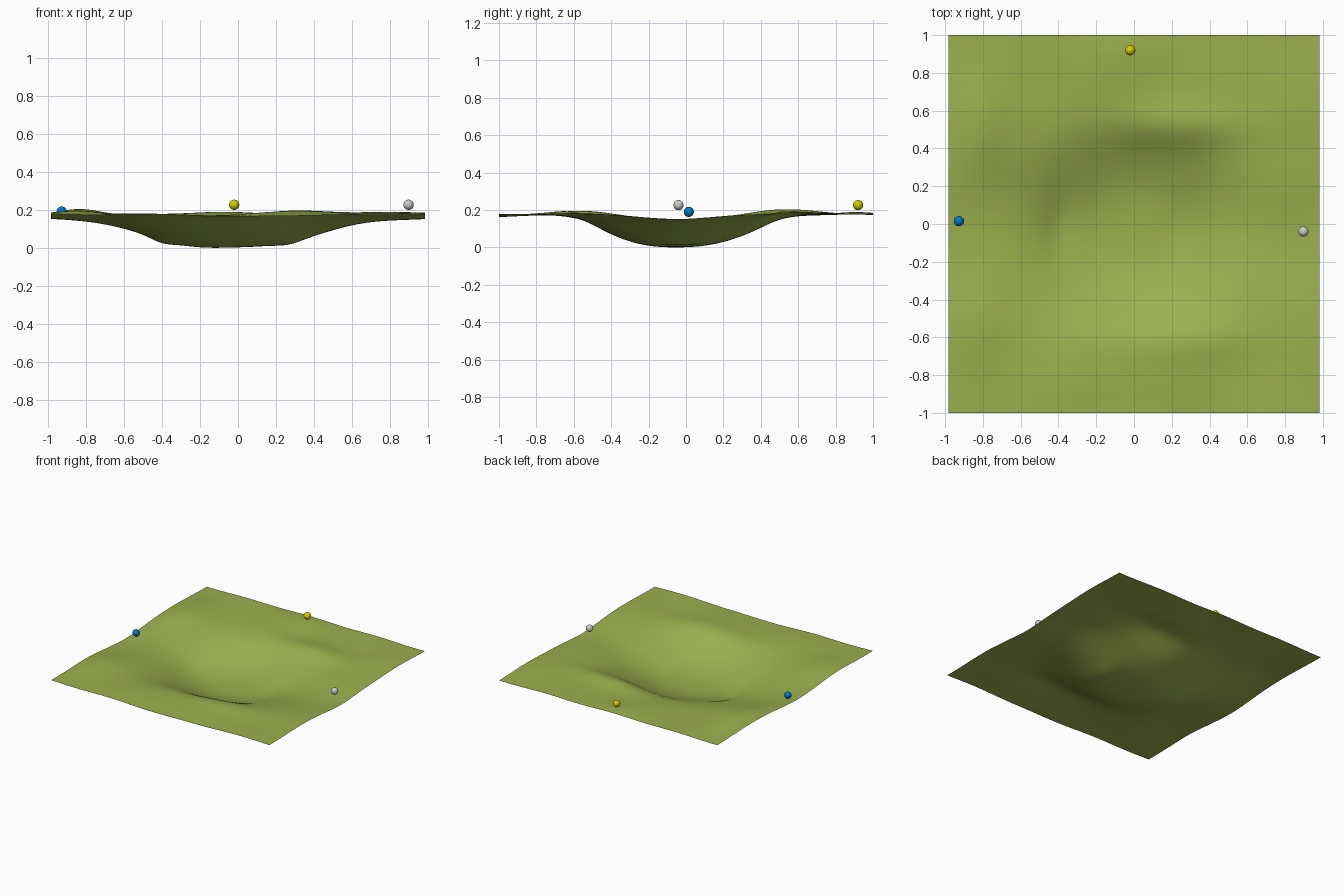
import bpy, bmesh, math

if "Cube" in bpy.data.objects:
    bpy.data.objects.remove(bpy.data.objects["Cube"])

def material(name, rgb):
    m = bpy.data.materials.new(name)
    m.diffuse_color = (*rgb, 1)
    m.use_nodes = True
    m.node_tree.nodes["Principled BSDF"].inputs["Base Color"].default_value = m.diffuse_color
    return m

def finish(name, bm, mat=None):
    me = bpy.data.meshes.new(name)
    bm.to_mesh(me)
    bm.free()
    for p in me.polygons:
        p.use_smooth = True
    if mat:
        me.materials.append(mat)
    ob = bpy.data.objects.new(name, me)
    bpy.context.collection.objects.link(ob)
    return ob

# gentle mounds and dips: x, y, radius x, radius y, height
BUMPS = [
    (0.20, -0.60, 0.40, 0.14, 0.035),
    (0.22, 0.52, 0.35, 0.12, 0.035),
    (-0.83, 0.50, 0.14, 0.25, 0.025),
    (-0.82, -0.52, 0.16, 0.20, 0.018),
    (0.75, 0.62, 0.20, 0.20, 0.012),
    (-0.02, 0.92, 0.25, 0.12, 0.010),
    (-0.98, 0.0, 0.40, 0.25, -0.022),
    (0.98, -0.05, 0.45, 0.25, -0.024),
    (-0.40, 0.0, 0.08, 0.20, -0.016),
    (0.27, -0.05, 0.09, 0.2, -0.012),
    (0.0, -1.0, 0.5, 0.12, -0.012),
]

def height(x, y):
    r = math.hypot((x + 0.04) / 0.50, (y + 0.045) / 0.41)
    z = 0.19 - 0.178 * math.exp(-0.69 * r ** 2.6)
    for bx, by, rx, ry, h in BUMPS:
        z += h * math.exp(-((x - bx) / rx) ** 2 - ((y - by) / ry) ** 2)
    # small ripples
    z += 0.004 * math.sin(8.5 * x + 2.2 * y + 1) * math.cos(7.5 * y - 2 * x)
    return z

# ground sheet with a central hollow
bm = bmesh.new()
bmesh.ops.create_grid(bm, x_segments=90, y_segments=90, size=1)
for v in bm.verts:
    v.co.x *= 0.982
    v.co.z = height(v.co.x, v.co.y)
low = min(v.co.z for v in bm.verts)
for v in bm.verts:
    v.co.z -= low
finish("terrain", bm, material("grass_green", (0.33, 0.43, 0.075)))

# three marker balls
for name, loc, rgb in [
    ("yellow_ball", (-0.02, 0.92, 0.226), (0.65, 0.60, 0.0)),
    ("blue_ball", (-0.927, 0.015, 0.19), (0.0, 0.2, 0.55)),
    ("grey_ball", (0.897, -0.04, 0.226), None),
]:
    bm = bmesh.new()
    bmesh.ops.create_uvsphere(bm, u_segments=32, v_segments=16, radius=0.027)
    ob = finish(name, bm, material(name, rgb) if rgb else None)
    ob.location = loc
